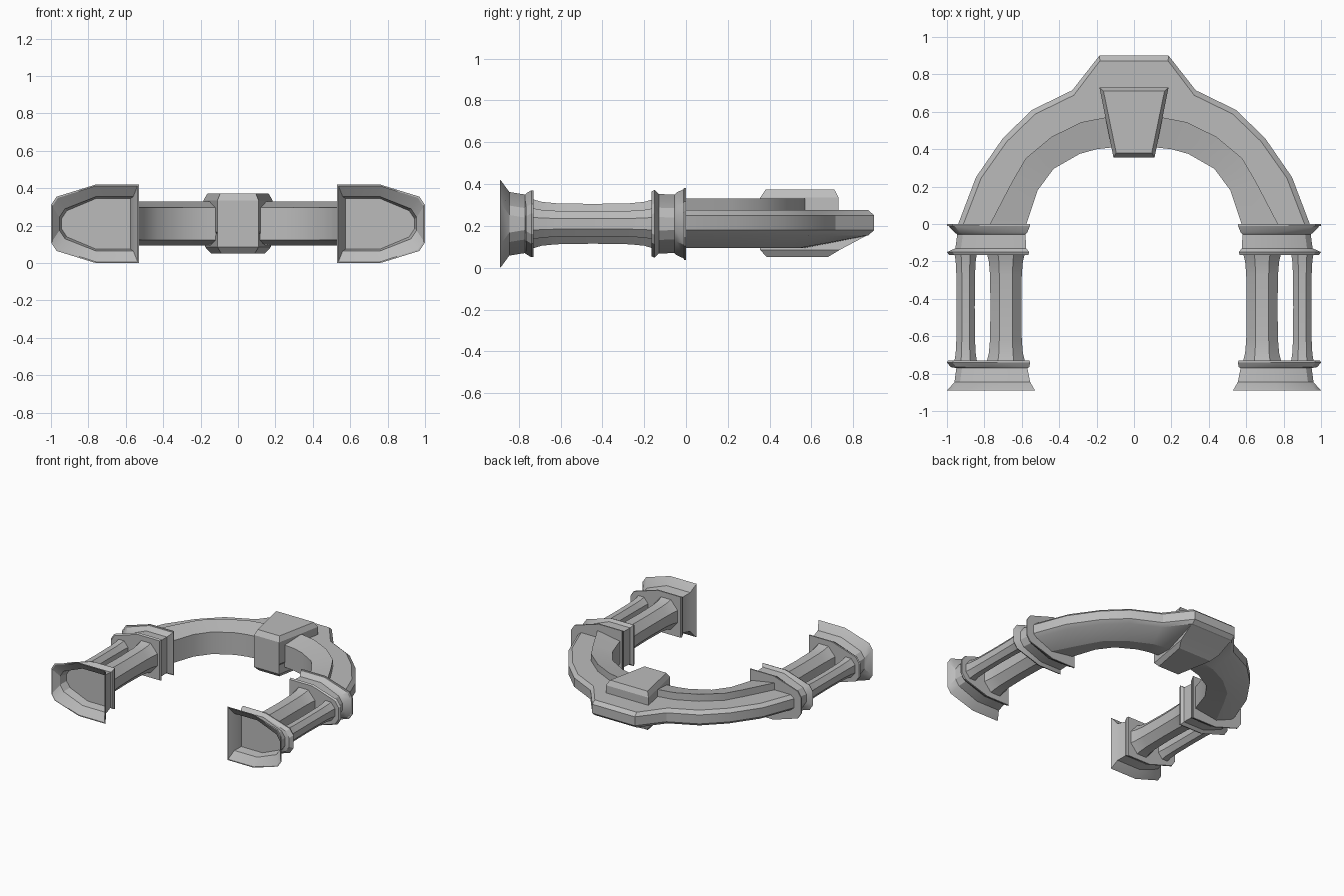
import bpy, bmesh, math
from mathutils import Vector

cube = bpy.data.objects.get("Cube")
if cube:
    bpy.data.objects.remove(cube, do_unlink=True)

stone = bpy.data.materials.new("grey stone")
stone.use_nodes = True
stone.diffuse_color = (0.5, 0.5, 0.5, 1)
stone.node_tree.nodes["Principled BSDF"].inputs["Base Color"].default_value = (0.5, 0.5, 0.5, 1)

MID = 0.21  # height of the central plane


def loft(name, rings, mirror=False):
    """Skin a closed solid through equal-length rings of points."""
    bm = bmesh.new()
    loops = [[bm.verts.new(p) for p in ring] for ring in rings]
    for a, b in zip(loops, loops[1:]):
        for i in range(len(a)):
            j = (i + 1) % len(a)
            bm.faces.new((a[i], a[j], b[j], b[i]))
    bm.faces.new(loops[0])
    bm.faces.new(loops[-1])
    bmesh.ops.recalc_face_normals(bm, faces=bm.faces)
    mesh = bpy.data.meshes.new(name)
    bm.to_mesh(mesh)
    bm.free()
    mesh.materials.append(stone)
    obj = bpy.data.objects.new(name, mesh)
    bpy.context.collection.objects.link(obj)
    if mirror:
        obj.modifiers.new("mirror", "MIRROR").use_axis[0] = True
    bpy.ops.object.select_all(action="DESELECT")
    obj.select_set(True)
    bpy.context.view_layer.objects.active = obj
    bpy.ops.object.shade_smooth_by_angle(angle=math.radians(25))
    return obj


def block_ring(y, x_in, x_out, half):
    """Plan of the plinth and capital: square inside, tapered outside."""
    upper = [(x_in, half), (0.76, half), (x_out - 0.03, half - 0.065), (x_out, half - 0.11)]
    outline = upper + [(x, -h) for x, h in reversed(upper)]
    return [(x, y, MID + h) for x, h in outline]


# Hollow-bottomed plinths: recess, flared skirt, then moulding
plinth = [(-0.78, 0.575, 0.945, 0.135), (-0.845, 0.56, 0.955, 0.145), (-0.89, 0.537, 0.993, 0.203),
          (-0.89, 0.53, 1.0, 0.21), (-0.88, 0.535, 0.99, 0.2), (-0.845, 0.555, 0.96, 0.152),
          (-0.77, 0.57, 0.95, 0.14), (-0.765, 0.56, 0.98, 0.145), (-0.74, 0.555, 1.0, 0.16),
          (-0.73, 0.56, 0.995, 0.16)]
loft("plinth", [block_ring(*level) for level in plinth], True)

# Capitals between the columns and the arch
capital = [(-0.165, 0.565, 0.99, 0.155), (-0.15, 0.56, 1.0, 0.162), (-0.13, 0.577, 0.955, 0.142),
           (-0.055, 0.58, 0.945, 0.14), (-0.045, 0.57, 0.96, 0.15), (-0.012, 0.557, 0.99, 0.165),
           (-0.01, 0.555, 1.0, 0.172), (0, 0.555, 1.0, 0.172)]
loft("capital", [block_ring(*level) for level in capital], True)


# Octagonal columns flaring at both ends
def column(name, x, rx, rz):
    rings = []
    for y, k in ((-0.74, 1.22), (-0.69, 1.07), (-0.62, 1.0), (-0.445, 0.97),
                 (-0.27, 1.0), (-0.2, 1.07), (-0.15, 1.22)):
        k /= math.cos(math.pi / 8)
        angles = [(i + 0.5) * math.pi / 4 for i in range(8)]
        rings.append([(x + rx * k * math.cos(a), y, MID + rz * k * math.sin(a)) for a in angles])
    loft(name, rings, True)


column("inner_column", 0.685, 0.085, 0.098)
column("outer_column", 0.9, 0.05, 0.062)

# Arch: outer edge, raised rib line and inner edge at matching stations
outer = [(0.94, 0), (0.845, 0.25), (0.70, 0.46), (0.545, 0.61), (0.33, 0.715), (0.185, 0.90)]
rib = [(0.77, 0), (0.655, 0.22), (0.58, 0.35), (0.44, 0.467), (0.28, 0.545), (0.15, 0.57)]
inner = [(0.575, 0), (0.515, 0.18), (0.43, 0.295), (0.29, 0.375), (0.2, 0.4), (0.11, 0.41)]
half_rings = []
for o, r, n in zip(outer, rib, inner):
    o, r, n = Vector(o), Vector(r), Vector(n)
    edge = o + (r - o).normalized() * 0.028
    section = [(o, 0.18), (o, 0.25), (edge, 0.275), (r, 0.275), (r, 0.33),
               (n, 0.297), (n, 0.123), (r, 0.095), (edge, 0.155)]
    half_rings.append([(p.x, p.y, z) for p, z in section])
other_half = [[(-x, y, z) for x, y, z in ring] for ring in reversed(half_rings)]
loft("arch", half_rings + other_half)

# Keystone: chamfered wedge, its underside sloping out to the arch crown
keystone = [(0.052, 0.385, 0.68, 0.09, 0.145), (0.085, 0.355, 0.735, 0.11, 0.175),
            (0.157, 0.355, 0.87, 0.11, 0.185), (0.165, 0.355, 0.73, 0.11, 0.185),
            (0.335, 0.355, 0.73, 0.11, 0.185), (0.373, 0.38, 0.71, 0.095, 0.163)]
loft("keystone", [[(-a, y0, z), (a, y0, z), (b, y1, z), (-b, y1, z)]
                  for z, y0, y1, a, b in keystone])
